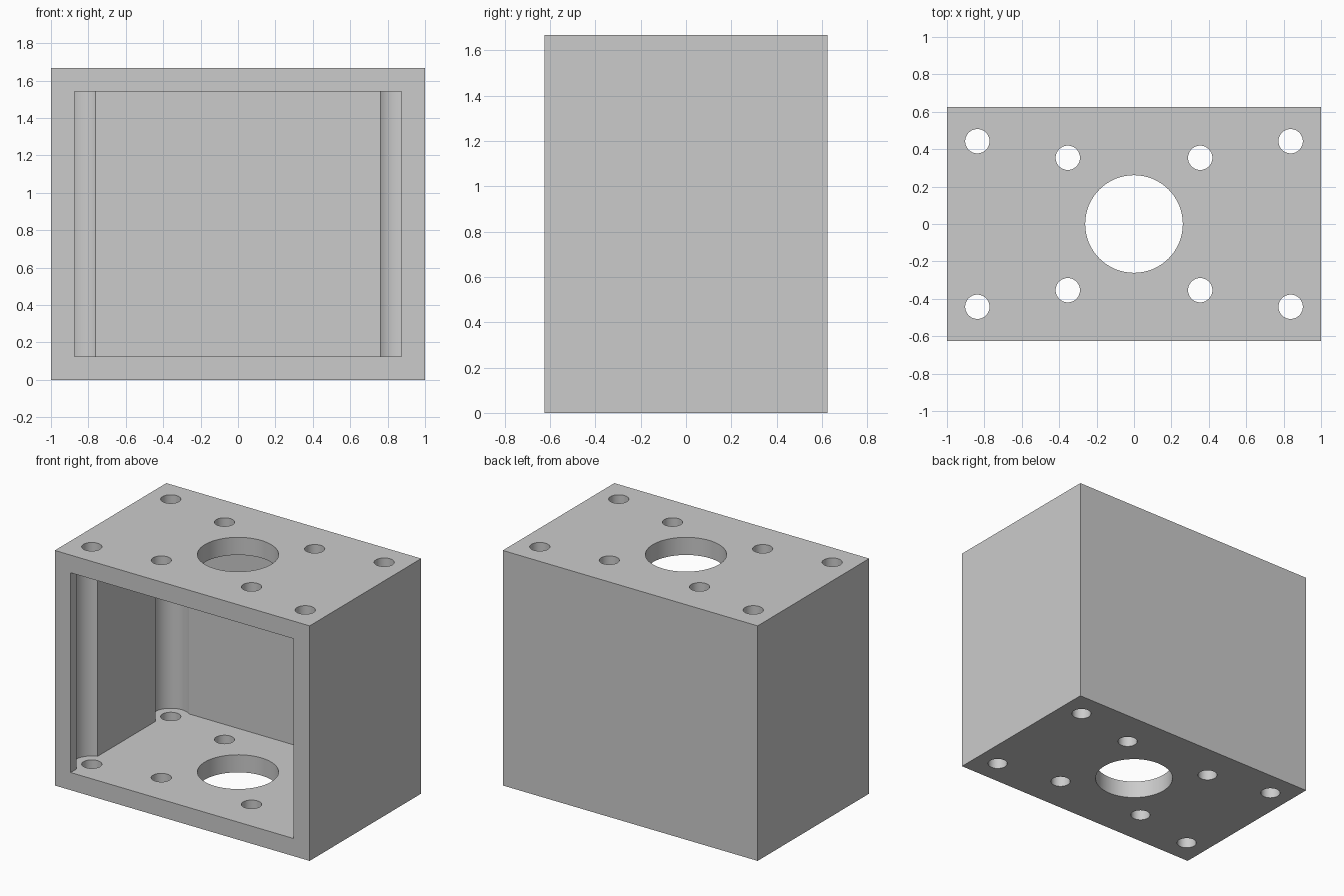
import bpy
import math

if "Cube" in bpy.data.objects:
    bpy.data.objects.remove(bpy.data.objects["Cube"])

# Main sizes
WIDTH, DEPTH, HEIGHT = 2.0, 1.25, 1.667
WALL, BACK_WALL = 0.125, 0.083
MID = HEIGHT / 2
INNER = HEIGHT - 2 * WALL


def box(name, size, centre):
    bpy.ops.mesh.primitive_cube_add(size=1, location=centre)
    obj = bpy.context.object
    obj.name = name
    obj.scale = size
    bpy.ops.object.transform_apply(location=True, rotation=False, scale=True)
    return obj


def cylinder(name, radius, height, x, y):
    bpy.ops.mesh.primitive_cylinder_add(vertices=64, radius=radius, depth=height,
                                        location=(x, y, MID))
    obj = bpy.context.object
    obj.name = name
    return obj


def cut(target, cutter):
    cutter.hide_render = True
    mod = target.modifiers.new("cut", 'BOOLEAN')
    mod.operation = 'DIFFERENCE'
    mod.solver = 'EXACT'
    mod.object = cutter
    bpy.context.view_layer.objects.active = target
    bpy.ops.object.modifier_apply(modifier=mod.name)
    bpy.data.objects.remove(cutter)


# Outer block, hollowed from the front
housing = box("housing", (WIDTH, DEPTH, HEIGHT), (0, 0, MID))
front = -DEPTH / 2 - 0.1
back = DEPTH / 2 - BACK_WALL
cut(housing, box("cavity", (WIDTH - 2 * WALL, back - front, INNER),
                 (0, (front + back) / 2, MID)))

# Large bore through top and bottom plates
cut(housing, cylinder("centre_bore", 0.261, HEIGHT + 0.2, 0, 0))

for sx in (-1, 1):
    for sy in (-1, 1):
        # Round relief in each inner corner, then the screw holes
        cx, cy = 0.8375 * sx, 0.4425 * sy
        cut(housing, cylinder("corner_relief", 0.125, INNER, cx, cy))
        cut(housing, cylinder("corner_hole", 0.065, HEIGHT + 0.2, cx, cy))
        cut(housing, cylinder("inner_hole", 0.065, HEIGHT + 0.2, 0.354 * sx, 0.354 * sy))

# Single grey finish
grey = bpy.data.materials.new("plain grey")
grey.use_nodes = True
colour = (0.6, 0.6, 0.6, 1)
grey.diffuse_color = colour
grey.node_tree.nodes["Principled BSDF"].inputs["Base Color"].default_value = colour
housing.data.materials.clear()
housing.data.materials.append(grey)
for face in housing.data.polygons:
    face.material_index = 0

bpy.ops.object.select_all(action='DESELECT')
housing.select_set(True)
bpy.context.view_layer.objects.active = housing
bpy.ops.object.shade_smooth_by_angle(angle=math.radians(30))
